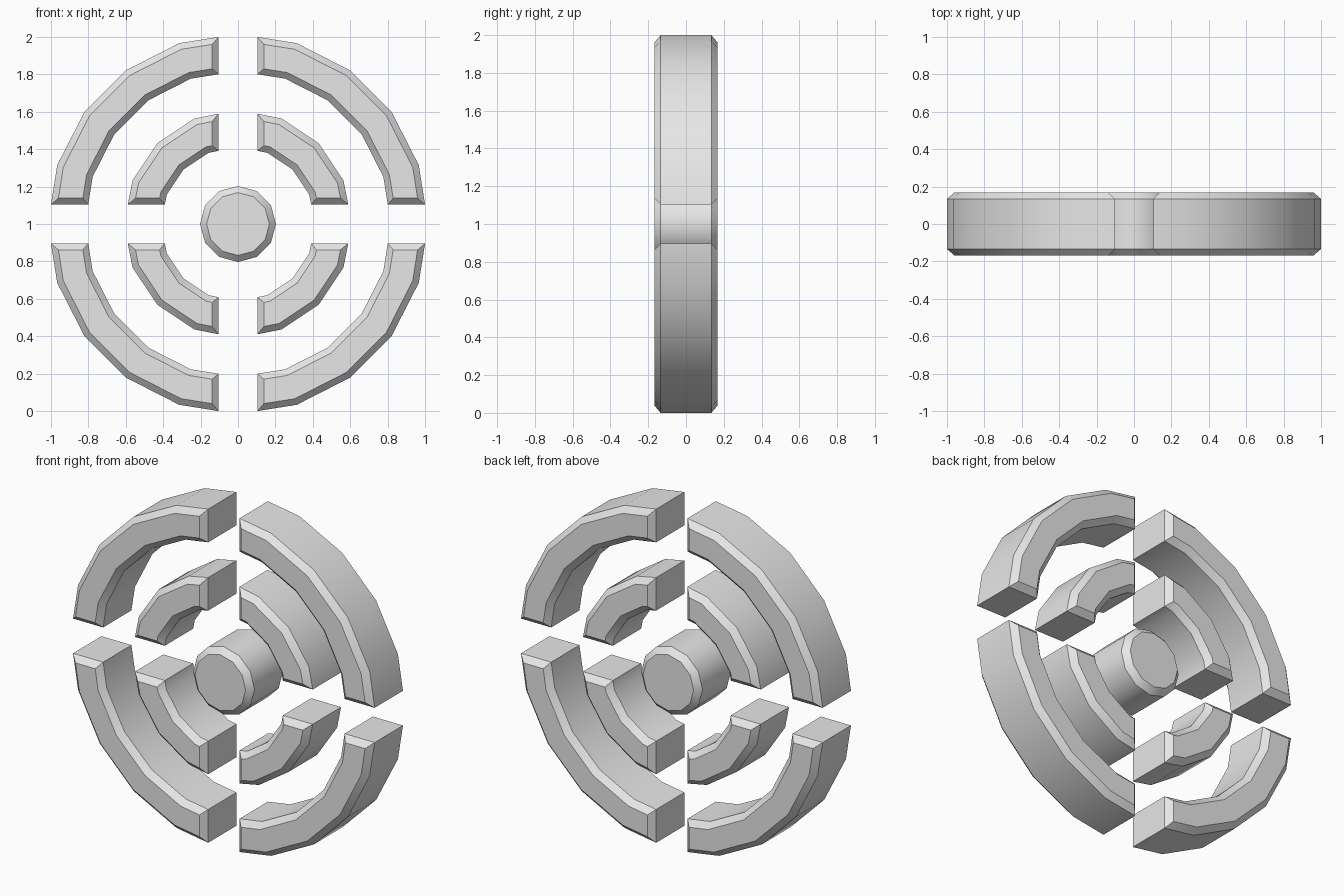
import bpy
import bmesh
from math import sin, cos, tan, pi, radians

GAP = 0.104       # half width of the cross-shaped gap
DEPTH = 0.168     # half thickness
CHAMFER = 0.034
CENTRE_Z = 1.0

old = bpy.data.objects.get("Cube")
if old:
    bpy.data.objects.remove(old, do_unlink=True)

grey = bpy.data.materials.new("light_grey")
grey.use_nodes = True
colour = (0.8, 0.8, 0.8, 1)
grey.diffuse_color = colour
grey.node_tree.nodes["Principled BSDF"].inputs["Base Color"].default_value = colour


def quarter_arc(radius, sides):
    """Quarter of a polygon, trimmed by the gap at both ends."""
    end = radius - GAP * tan(pi / sides)
    pts = [(end, GAP)]
    for k in range(1, sides // 4):
        a = 2 * pi * k / sides
        pts.append((radius * cos(a), radius * sin(a)))
    return pts + [(GAP, end)]


def extrude_part(name, outline):
    """Extrude an x-z outline through y and chamfer both rims."""
    bm = bmesh.new()
    front = bm.faces.new([bm.verts.new((x, -DEPTH, z)) for x, z in outline])
    ext = bmesh.ops.extrude_face_region(bm, geom=[front], use_keep_orig=True)
    moved = [g for g in ext["geom"] if isinstance(g, bmesh.types.BMVert)]
    bmesh.ops.translate(bm, verts=moved, vec=(0, 2 * DEPTH, 0))
    bmesh.ops.recalc_face_normals(bm, faces=bm.faces)
    rims = [e for e in bm.edges
            if abs(e.verts[0].co.y - e.verts[1].co.y) < 1e-5]
    bmesh.ops.bevel(bm, geom=rims, offset=CHAMFER, offset_type='OFFSET',
                    segments=1, affect='EDGES', clamp_overlap=True)
    bmesh.ops.recalc_face_normals(bm, faces=bm.faces)
    mesh = bpy.data.meshes.new(name)
    bm.to_mesh(mesh)
    bm.free()
    mesh.materials.append(grey)
    obj = bpy.data.objects.new(name, mesh)
    obj.location.z = CENTRE_Z
    bpy.context.collection.objects.link(obj)
    bpy.ops.object.select_all(action='DESELECT')
    obj.select_set(True)
    bpy.context.view_layer.objects.active = obj
    bpy.ops.object.shade_smooth_by_angle(angle=radians(35))


# Two rings, each split into four segments
for ring, outer, inner, sides in (("outer_ring", 1.0165, 0.817, 20),
                                  ("inner_ring", 0.61, 0.412, 16)):
    profile = quarter_arc(outer, sides) + quarter_arc(inner, sides)[::-1]
    for side, sx in (("left", 1), ("right", -1)):
        for level, sz in (("upper", 1), ("lower", -1)):
            extrude_part(f"{ring}_{level}_{side}",
                         [(x * sx, z * sz) for x, z in profile])

# Centre disc
extrude_part("centre_hub", [(0.203 * cos(k * pi / 6), 0.203 * sin(k * pi / 6))
                            for k in range(12)])
